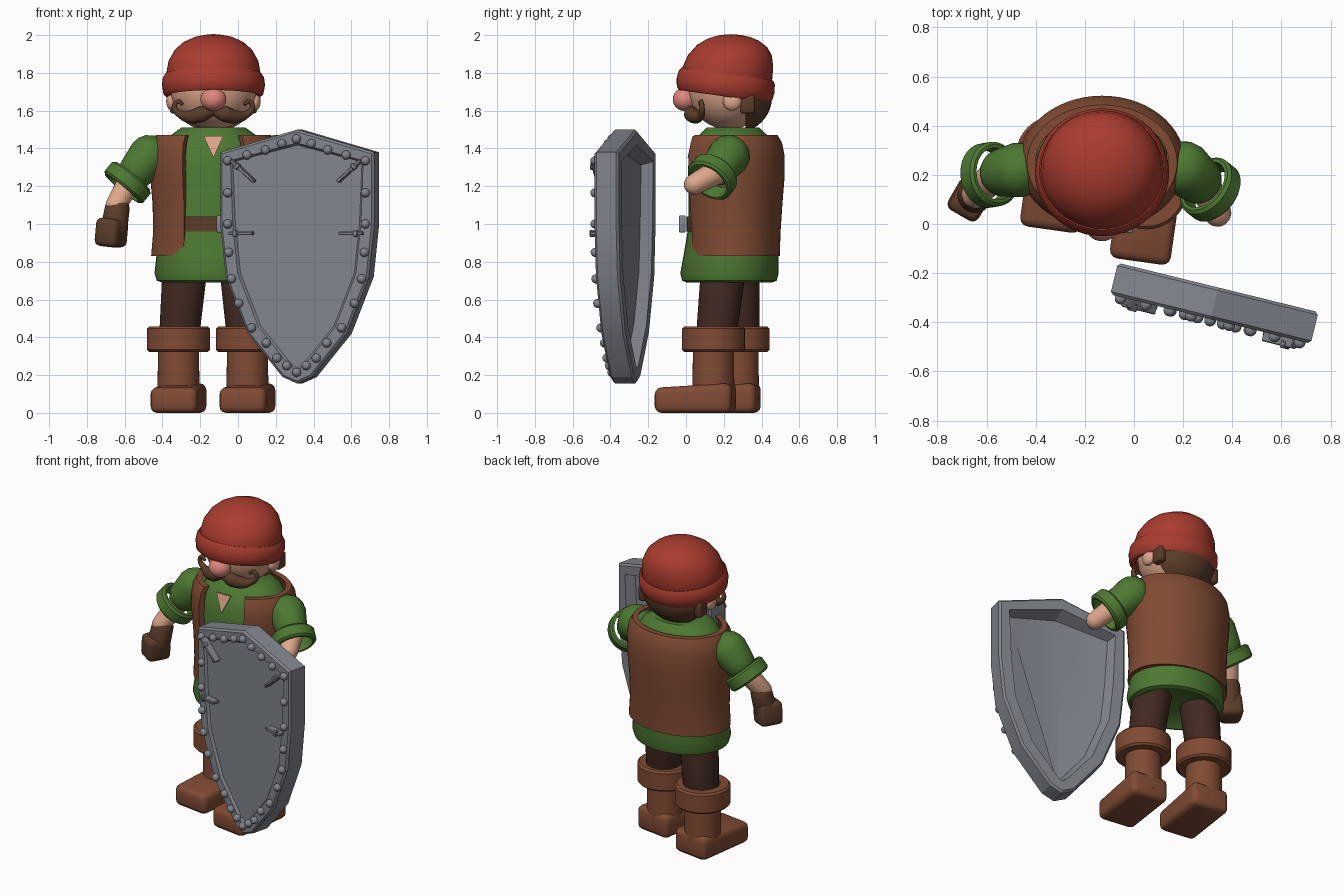
import bpy, bmesh
from math import sin, cos, pi, radians
from mathutils import Vector, Matrix

if "Cube" in bpy.data.objects:
    bpy.data.objects.remove(bpy.data.objects["Cube"])


def material(name, r, g, b):
    m = bpy.data.materials.new(name)
    m.diffuse_color = (r, g, b, 1)
    m.use_nodes = True
    m.node_tree.nodes["Principled BSDF"].inputs["Base Color"].default_value = (r, g, b, 1)
    return m


red = material("red wool", .40, .045, .028)
green = material("green cloth", .075, .19, .032)
leather = material("brown leather", .22, .07, .034)
trouser = material("dark trousers", .055, .022, .015)
skin = material("skin", .74, .39, .26)
pink = material("pink nose", .75, .24, .20)
hair = material("dark brown hair", .105, .046, .022)
steel = material("steel", .22, .235, .265)

MID, DEPTH = -.13, .25   # body axis


def finish(name, bm, mat, loc=(0, 0, 0), rot=None, angle=40):
    bmesh.ops.recalc_face_normals(bm, faces=bm.faces)
    me = bpy.data.meshes.new(name)
    bm.to_mesh(me)
    bm.free()
    me.materials.append(mat)
    ob = bpy.data.objects.new(name, me)
    ob.matrix_world = Matrix.Translation(loc) @ (rot or Matrix())
    bpy.context.collection.objects.link(ob)
    bpy.ops.object.select_all(action='DESELECT')
    ob.select_set(True)
    bpy.context.view_layer.objects.active = ob
    bpy.ops.object.shade_smooth_by_angle(angle=radians(angle))
    return ob


def loft(name, rows, mat, loc=(0, 0, 0), rot=None, gap=0, loop=False, segs=40):
    """Elliptical rings (z, rx, ry, y shift); gap opens the front, loop closes the section."""
    bm = bmesh.new()
    rings = []
    count = segs + 1 if gap else segs
    for row in rows:
        z, rx, ry, cy = (tuple(row) + (row[1], 0))[:4] if len(row) == 2 else (tuple(row) + (0,))[:4]
        angles = [gap + (2 * pi - 2 * gap) * i / segs for i in range(count)]
        rings.append([bm.verts.new((rx * sin(a), cy - ry * cos(a), z)) for a in angles])
    pairs = list(zip(rings, rings[1:])) + ([(rings[-1], rings[0])] if loop else [])
    for a, b in pairs:
        for i in range(segs):
            j = (i + 1) % count
            bm.faces.new((a[i], a[j], b[j], b[i]))
    if not loop:
        bm.faces.new(rings[0])
        bm.faces.new(rings[-1])
    elif gap:
        bm.faces.new([r[0] for r in rings])
        bm.faces.new([r[-1] for r in rings])
    return finish(name, bm, mat, loc, rot)


def aim(a, b):
    return (Vector(b) - Vector(a)).to_track_quat('Z', 'Y').to_matrix().to_4x4()


def limb(name, a, b, ra, rb, mat):
    """Tapered capsule between two points."""
    length = (Vector(b) - Vector(a)).length
    steps = [radians(d) for d in (89, 65, 40, 20, 0)]
    rows = [(-ra * sin(t), ra * cos(t)) for t in steps]
    rows += [(length + rb * sin(t), rb * cos(t)) for t in reversed(steps)]
    return loft(name, rows, mat, a, aim(a, b), segs=24)


def ring(name, loc, rot, r_out, r_in, height, mat):
    h, e = height / 2, .012
    rows = [(-h, r_in), (-h, r_out - e), (e - h, r_out), (h - e, r_out), (h, r_out - e), (h, r_in)]
    return loft(name, rows, mat, loc, rot, loop=True)


def ball(name, loc, size, mat, back_only=None):
    bm = bmesh.new()
    bmesh.ops.create_uvsphere(bm, u_segments=32, v_segments=20, radius=1)
    bmesh.ops.scale(bm, vec=size, verts=bm.verts)
    if back_only is not None:
        bmesh.ops.bisect_plane(bm, geom=bm.verts[:] + bm.edges[:] + bm.faces[:],
                               plane_co=(0, back_only, 0), plane_no=(0, -1, 0), clear_outer=True)
        bmesh.ops.holes_fill(bm, edges=[e for e in bm.edges if e.is_boundary])
    return finish(name, bm, mat, loc)


def box(name, loc, size, mat, bevel, rot=None, segs=3, toe=0):
    bm = bmesh.new()
    bmesh.ops.create_cube(bm, size=1)
    bmesh.ops.scale(bm, vec=size, verts=bm.verts)
    for v in bm.verts:
        if v.co.z > 0 and v.co.y < 0:
            v.co.z -= toe
    bmesh.ops.bevel(bm, geom=bm.edges[:], offset=bevel, segments=segs, profile=.5, affect='EDGES')
    return finish(name, bm, mat, loc, rot)


# Tunic, belt and open vest
loft("tunic", [(.73, .2, .17, -.02), (.69, .27, .225, -.02), (.70, .30, .25, -.02), (.74, .312, .26, -.02),
               (.85, .30, .25, -.01), (1, .29, .235), (1.3, .30, .24), (1.4, .275, .22),
               (1.46, .24, .19), (1.51, .17, .14)], green, (MID, DEPTH, 0))
loft("belt", [(.96, .27, .22), (.96, .30, .247), (1.04, .30, .247), (1.04, .27, .22)], hair,
     (MID, DEPTH, 0), loop=True)
box("belt_buckle", (-.06, -.02, 1.0), (.11, .035, .09), steel, .008)
outer = [(.83, .33, .247), (.95, .32, .25), (1.1, .322, .26), (1.25, .335, .272),
         (1.36, .338, .272), (1.43, .328, .258), (1.47, .305, .235)]
inner = [(z, rx - .035, ry - .035) for z, rx, ry in reversed(outer)]
loft("vest", outer + inner, leather, (MID, DEPTH, 0), gap=radians(29), loop=True, segs=48)

# Skin showing at the neckline
bm = bmesh.new()
front = [bm.verts.new(c) for c in ((MID - .052, .034, 1.465), (MID + .052, .034, 1.465), (MID, .008, 1.35))]
back = [bm.verts.new(v.co + Vector((0, .009, 0))) for v in front]
bm.faces.new(front)
bm.faces.new(back)
for i in range(3):
    bm.faces.new((front[i], front[i - 1], back[i - 1], back[i]))
finish("neckline", bm, skin)

# Head
ball("head", (MID, .225, 1.72), (.23, .215, .22), skin)
ball("back_hair", (MID, .255, 1.67), (.228, .2, .19), hair, back_only=.06)
ball("nose", (MID, -.005, 1.66), (.068, .065, .062), pink)
for side, tag in ((1, "left"), (-1, "right")):
    ball(tag + "_ear", (MID + side * .22, .245, 1.65), (.03, .05, .05), skin)
    box(tag + "_sideburn", (MID + side * .205, .325, 1.635), (.05, .08, .1), hair, .015)
    curve = bpy.data.curves.new(tag + "_moustache", 'CURVE')
    curve.dimensions = '3D'
    curve.bevel_depth = 1
    curve.bevel_resolution = 4
    curve.use_fill_caps = True
    path = [(0, .035, 1.6, .025), (.06, .03, 1.582, .042), (.12, .055, 1.567, .036), (.175, .08, 1.58, .02),
            (.207, .085, 1.615, .014), (.19, .08, 1.648, .012), (.163, .075, 1.632, .009)]
    spline = curve.splines.new('BEZIER')
    spline.bezier_points.add(len(path) - 1)
    for p, (x, y, z, r) in zip(spline.bezier_points, path):
        p.co = (MID + side * x, y, z)
        p.radius = r
        p.handle_left_type = p.handle_right_type = 'AUTO'
    spline.resolution_u = 6
    tache = bpy.data.objects.new(tag + "_moustache", curve)
    bpy.context.collection.objects.link(tache)
    curve.materials.append(hair)

# Knitted cap, tipped back
tip = Matrix.Rotation(radians(-8), 4, 'X')
loft("cap_dome", [(0, .24, .23), (.06, .25, .24), (.13, .238, .228, .008), (.19, .205, .2, .02), (.23, .162, .16, .03),
                  (.258, .105, .105, .036), (.271, .05, .05, .04), (.274, .002, .002, .04)],
     red, (MID, .21, 1.735), tip, segs=48)
loft("cap_band", [(-.05, .225, .215), (-.06, .25, .24), (-.045, .265, .255), (0, .273, .262),
                  (.04, .268, .257), (.06, .255, .245), (.055, .23, .22)],
     red, (MID, .21, 1.735), tip, loop=True, segs=48)

# Legs and boots, left one stepping forward
turn = Matrix.Rotation(radians(-8), 4, 'Z')
for tag, x, y, hip_x, hip_y in (("left", .05, .145, .02, .2), ("right", -.315, .275, -.28, .27)):
    limb(tag + "_trouser_leg", (x, y + .01, .36), (hip_x, hip_y, .78), .105, .12, trouser)
    loft(tag + "_boot_shaft", [(.06, .112), (.36, .108)], leather, (x, y, 0))
    ring(tag + "_boot_cuff", (x, y, .39), None, .167, .105, .135, leather)
    box(tag + "_boot_foot", (x, y - .095, .079), (.25, .41, .158), leather, .035, turn, toe=.025)

# Sleeves and arms
for tag, shoulder, elbow, wrist in (("right", (-.47, .22, 1.36), (-.585, .2, 1.22), (-.645, .12, 1.1)),
                                    ("left", (.205, .225, 1.36), (.31, .14, 1.25), (.34, .045, 1.21))):
    a, b = Vector(shoulder), Vector(elbow)
    limb(tag + "_sleeve", a, a.lerp(b, .5), .112, .1, green)
    ring(tag + "_sleeve_cuff", b, aim(a, b), .132, .106, .085, green)
    limb(tag + "_forearm", a.lerp(b, .8), wrist, .065, .056, skin)
limb("glove_cuff", (-.64, .125, 1.08), (-.655, .108, .98), .066, .07, hair)
box("glove_fist", (-.67, .1, .955), (.135, .15, .15), hair, .03,
    Matrix.Rotation(radians(-30), 4, 'Z') @ Matrix.Rotation(radians(6), 4, 'Y'))

# Shield: local x across, y through (front is negative), z up
frame = Matrix.Rotation(radians(-13.8), 4, 'Z')
place = Vector((.327, -.3225, 0))
HALF = .066
half = [(.42, 1.38), (.42, 1.0), (.39, .72), (.27, .42), (.08, .19)]
outline = [(0, 1.5)] + half + [(0, .155)] + [(-x, z) for x, z in reversed(half)]
bm = bmesh.new()
rims = [[bm.verts.new((x, y, z)) for x, z in outline] for y in (-HALF, HALF)]
front_face, back_face = (bm.faces.new(r) for r in rims)
for i in range(len(outline)):
    bm.faces.new((rims[0][i], rims[0][i - 1], rims[1][i - 1], rims[1][i]))
bmesh.ops.recalc_face_normals(bm, faces=bm.faces)
rim_edges = list(front_face.edges) + list(back_face.edges)
bmesh.ops.bevel(bm, geom=rim_edges, offset=.012, segments=1, affect='EDGES')
bm.faces.ensure_lookup_table()
faces = sorted(bm.faces, key=lambda f: f.calc_center_median().y)
front_face, back_face = faces[0], faces[-1]
# shallow front panel, deep hollow with a centre valley behind
bmesh.ops.inset_region(bm, faces=[front_face], thickness=.058)
bmesh.ops.inset_region(bm, faces=[front_face], thickness=.012, depth=-.014)
bmesh.ops.inset_region(bm, faces=[back_face], thickness=.068)
bmesh.ops.inset_region(bm, faces=[back_face], thickness=.03, depth=-.06)
axis = [v for v in back_face.verts if abs(v.co.x) < .001]
bmesh.ops.connect_verts(bm, verts=axis)
for v in axis:
    v.co.y -= .035
finish("shield", bm, steel, place, frame, angle=20)

rivets = [(.08, 1.425), (.17, 1.392), (.27, 1.365), (.375, 1.335), (.375, 1.165), (.375, 1), (.37, .85),
          (.355, .71), (.315, .58), (.245, .45), (.165, .37), (.107, .29), (.053, .25)]
for x, z in [(0, 1.45), (0, .215)] + rivets + [(-x, z) for x, z in rivets]:
    ball("shield_rivet", place + frame @ Vector((x, -HALF - .006, z)), (.024, .024, .024), steel)

# Front brackets: bar with a raised clasp
for side in (1, -1):
    for tag, x, z, length, tilt in (("upper", .29, 1.28, .17, -42), ("middle", .3, .95, .13, 0)):
        spin = frame @ Matrix.Rotation(radians(tilt * side), 4, 'Y')
        mid = Vector((side * x, -HALF - .012, z))
        box(tag + "_bracket", place + frame @ mid, (length, .05, .018), steel, .004, spin, 1)
        shift = frame @ mid + spin @ Vector((side * length * .22, -.018, 0))
        box(tag + "_bracket_clasp", place + shift, (.022, .03, .036), steel, .004, spin, 1)
